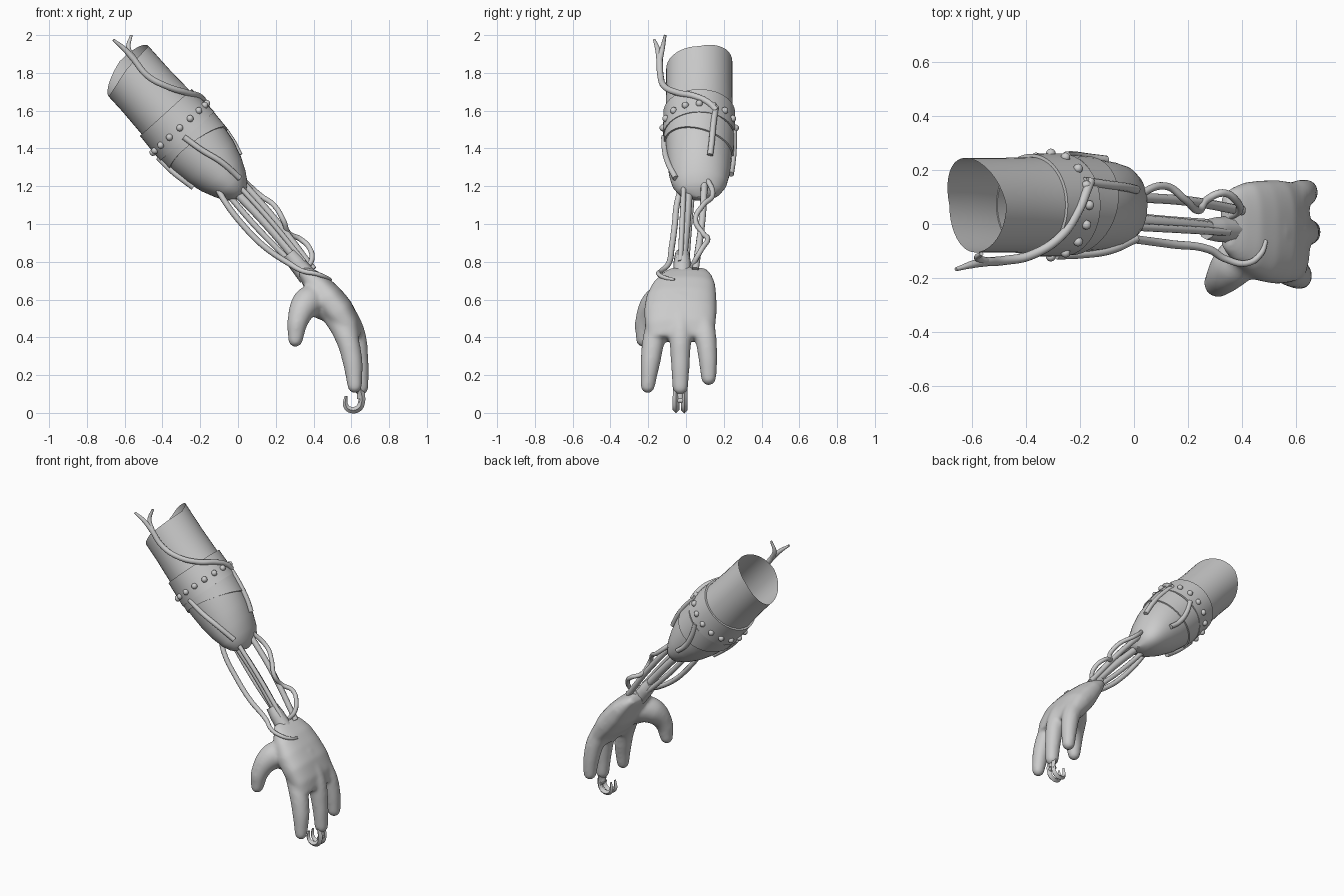
import bpy, bmesh, math
from mathutils import Vector

if "Cube" in bpy.data.objects:
    bpy.data.objects.remove(bpy.data.objects["Cube"])

AX = Vector((0.67, 0, -0.74)).normalized()      # sleeve axis
UP = Vector((0.74, 0, 0.67)).normalized()       # across the axis, upper right
YY = Vector((0, 1, 0))
TOP = Vector((-0.59, 0.07, 1.82))
# sleeve profile: distance along axis, radius across, radius in y
PROF = [(0, .168, .175), (.15, .167, .175), (.3, .172, .178), (.45, .183, .18), (.56, .18, .176),
        (.66, .165, .17), (.75, .138, .16), (.82, .106, .145), (.87, .075, .118), (.9, .042, .075), (.915, .004, .008)]


def radii(s):
    for a, b in zip(PROF, PROF[1:]):
        if s <= b[0]:
            t = (s - a[0]) / (b[0] - a[0])
            return a[1] + (b[1] - a[1]) * t, a[2] + (b[2] - a[2]) * t
    return PROF[-1][1:]


def on_sleeve(s, deg, off=0.0):
    rx, ry = radii(max(s, 0))
    a = math.radians(deg)
    return TOP + AX * s + UP * (rx + off) * math.cos(a) + YY * (ry + off) * math.sin(a)


def finish(ob, angle=50):
    bpy.ops.object.select_all(action='DESELECT')
    ob.select_set(True)
    bpy.context.view_layer.objects.active = ob
    bpy.ops.object.shade_smooth_by_angle(angle=math.radians(angle))
    return ob


def loft(name, rings, caps=False, loop=False):
    bm = bmesh.new()
    vs = [[bm.verts.new(p) for p in r] for r in rings]
    n = len(vs[0])
    pairs = list(zip(vs, vs[1:])) + ([(vs[-1], vs[0])] if loop else [])
    for a, b in pairs:
        for i in range(n):
            bm.faces.new((a[i], a[(i + 1) % n], b[(i + 1) % n], b[i]))
    if caps:
        bm.faces.new(vs[0])
        bm.faces.new(vs[-1])
    bmesh.ops.recalc_face_normals(bm, faces=bm.faces)
    me = bpy.data.meshes.new(name)
    bm.to_mesh(me)
    bm.free()
    ob = bpy.data.objects.new(name, me)
    bpy.context.collection.objects.link(ob)
    return finish(ob)


def tube(name, pts, r, res=3):
    """Smooth tube through points; r is one radius or one per point."""
    rs = r if isinstance(r, (list, tuple)) else [r] * len(pts)
    cu = bpy.data.curves.new(name, 'CURVE')
    cu.dimensions = '3D'
    cu.bevel_depth = 1.0
    cu.bevel_resolution = res
    cu.resolution_u = 8
    cu.use_fill_caps = True
    sp = cu.splines.new('BEZIER')
    sp.bezier_points.add(len(pts) - 1)
    for b, p, q in zip(sp.bezier_points, pts, rs):
        b.co, b.radius = p, q
        b.handle_left_type = b.handle_right_type = 'AUTO'
    ob = bpy.data.objects.new(name, cu)
    bpy.context.collection.objects.link(ob)
    bpy.ops.object.select_all(action='DESELECT')
    ob.select_set(True)
    bpy.context.view_layer.objects.active = ob
    bpy.ops.object.convert(target='MESH')
    return finish(bpy.context.object)


def ball(name, p, r, seg=16):
    bpy.ops.mesh.primitive_uv_sphere_add(segments=seg, ring_count=seg // 2, radius=r, location=p)
    ob = bpy.context.object
    ob.name = name
    return finish(ob)


def join(name, obs):
    bpy.ops.object.select_all(action='DESELECT')
    for o in obs:
        o.select_set(True)
    bpy.context.view_layer.objects.active = obs[0]
    bpy.ops.object.join()
    bpy.context.object.name = name
    return bpy.context.object


# Forearm sleeve: open slanted rim, closed rounded tip
N = 40


def rim_shift(a):
    return -.055 * max(0, math.sin(a)) + .045 * max(0, -math.cos(a)) - .012 * max(0, math.cos(a))


rings = []
for s, _, _ in PROF:
    rings.append([on_sleeve(s + (rim_shift(math.tau * i / N) if s == 0 else 0), 360 * i / N) for i in range(N)])
loft("forearm_sleeve", rings)


# Studded band and the thinner cowl edge under it
def band(name, s0, s1, t, tilt=0.0, turn=0):
    def ring(s, off):
        return [on_sleeve(s + tilt * math.cos(math.radians(360 * i / N - turn)), 360 * i / N, off) for i in range(N)]
    return loft(name, [ring(s0, -.005), ring(s0, t), ring(s1, t), ring(s1, -.005)], loop=True)


band("stud_band", .31, .48, .012)
band("cowl_edge", .44, .57, .009, .05, 70)
studs = [ball("stud", on_sleeve(.42, 360 * i / 16, .012), .019, 10) for i in range(16)]
join("band_studs", studs)

# Straps lying on the sleeve
for name, path in {
        "front_strap": [(.47, -95), (.58, -88), (.70, -75), (.83, -58)],
        "upper_strap": [(.42, 28), (.55, 24), (.66, 22), (.74, 20)],
        "back_strap": [(.47, 80), (.56, 92), (.66, 98), (.74, 95)],
        "lower_strap": [(.46, 185), (.55, 190), (.62, 192), (.70, 190)]}.items():
    tube(name, [on_sleeve(s, a, .007) for s, a in path], .016)

# Frayed wire crossing the sleeve
fork = (-.55, -.14, 1.87)
tube("sleeve_wire", [fork, (-.48, -.135, 1.785), (-.38, -.115, 1.73), (-.27, -.045, 1.695),
                     (-.205, .05, 1.675), on_sleeve(.41, 15, .014), on_sleeve(.45, 28, .012)], .017)
tube("wire_end_a", [fork, (-.60, -.15, 1.925), (-.66, -.168, 1.975)], [.017, .014, .007])
tube("wire_end_b", [fork, (-.58, -.125, 1.93), (-.565, -.11, 2.0)], [.017, .013, .007])

# Exposed forearm rods, rooted inside the sleeve
tube("front_rod", [(-.13, -.01, 1.23), (-.07, -.045, 1.12), (.03, -.06, .99), (.14, -.075, .88),
                   (.28, -.095, .785), (.34, -.13, .752), (.42, -.145, .735), (.47, -.11, .715), (.49, -.06, .705)],
     [.016, .016, .016, .016, .015, .013, .012, .011, .008])
tube("middle_rod", [(-.06, .015, 1.22), (.15, 0, 1.0), (.33, -.02, .79)], .024)
tube("inner_rod", [(-.09, .035, 1.2), (.11, .015, .97), (.31, 0, .77)], .016)
tube("outer_rod", [(-.02, -.01, 1.23), (.17, -.02, 1.02), (.35, -.03, .80)], .014)
tube("back_rod", [(-.02, .10, 1.27), (.2, .085, 1.02), (.40, .05, .76)], .018)
tube("twisted_wire", [(.0, .10, 1.26), (.12, .14, 1.15), (.19, .09, 1.10), (.24, .05, 1.02), (.27, .09, .95),
                      (.33, .115, .92), (.38, .085, .87), (.39, .05, .81), (.36, .03, .765)], .014)
# Wrist socket
tube("wrist_socket", [(.27, -.02, .845), (.31, -.02, .795), (.37, -.02, .72)], [.038, .046, .05], 2)

# Hand: palm loft plus tapered fingers, fused into one smooth skin
palm_rows = [(.335, .01, .755, .105, .03), (.375, 0, .72, .14, .05), (.42, -.012, .675, .168, .07),
             (.47, -.025, .61, .187, .085), (.53, -.03, .535, .193, .087), (.58, -.03, .46, .186, .072),
             (.61, -.03, .39, .172, .052)]
rings = []
for k, (x, y, z, ry, t) in enumerate(palm_rows):
    a, b = palm_rows[max(k - 1, 0)], palm_rows[min(k + 1, len(palm_rows) - 1)]
    d = Vector((b[0] - a[0], 0, b[2] - a[2])).normalized()
    nrm = Vector((-d.z, 0, d.x))
    ring = []
    for i in range(32):
        c, s = math.cos(math.tau * i / 32), math.sin(math.tau * i / 32)
        c, s = [math.copysign(abs(v) ** .78, v) for v in (c, s)]
        ring.append(Vector((x, y, z)) + nrm * t * c + YY * ry * s)
    rings.append(ring)
hand = [loft("palm", rings, caps=True)]
fingers = [
    ([(.48, -.10, .57), (.57, -.165, .41), (.605, -.187, .28), (.618, -.203, .142)], [.07, .062, .055, .04]),
    ([(.52, -.03, .58), (.61, -.03, .43), (.64, -.03, .28), (.65, -.03, .135)], [.07, .062, .052, .043]),
    ([(.50, .06, .58), (.60, .1, .42), (.63, .115, .3), (.64, .12, .185)], [.07, .06, .052, .042]),
    ([(.43, -.08, .61), (.365, -.155, .58), (.318, -.212, .49), (.304, -.226, .388)], [.085, .083, .058, .041])]
for pts, rs in fingers:
    hand += [tube("finger", pts, rs, 5), ball("tip", pts[-1], rs[-1]), ball("root", pts[0], rs[0])]
hand.append(ball("thumb_web", (.45, -.11, .565), .075))
hand = join("hand", hand)
rm = hand.modifiers.new("fuse", 'REMESH')
rm.mode, rm.voxel_size, rm.use_smooth_shade = 'VOXEL', .009, True
sm = hand.modifiers.new("soften", 'SMOOTH')
sm.factor, sm.iterations = .5, 24

# Bare mechanical fingertip: two hooked prongs with a cross pin
for side, y in (("left", -.053), ("right", -.009)):
    tube("fingertip_prong_" + side, [(.648, y, .13), (.655, y, .06), (.635, y, .022), (.59, y, .018),
                                     (.57, y, .04), (.572, y, .09)],
         [.016, .018, .018, .016, .014, .008], 0)
tube("fingertip_pin", [(.652, -.06, .065), (.652, -.03, .065), (.652, 0, .065)], .014)
tube("fingertip_bone", [(.647, -.031, .15), (.648, -.031, .11), (.65, -.031, .075)], .02)
